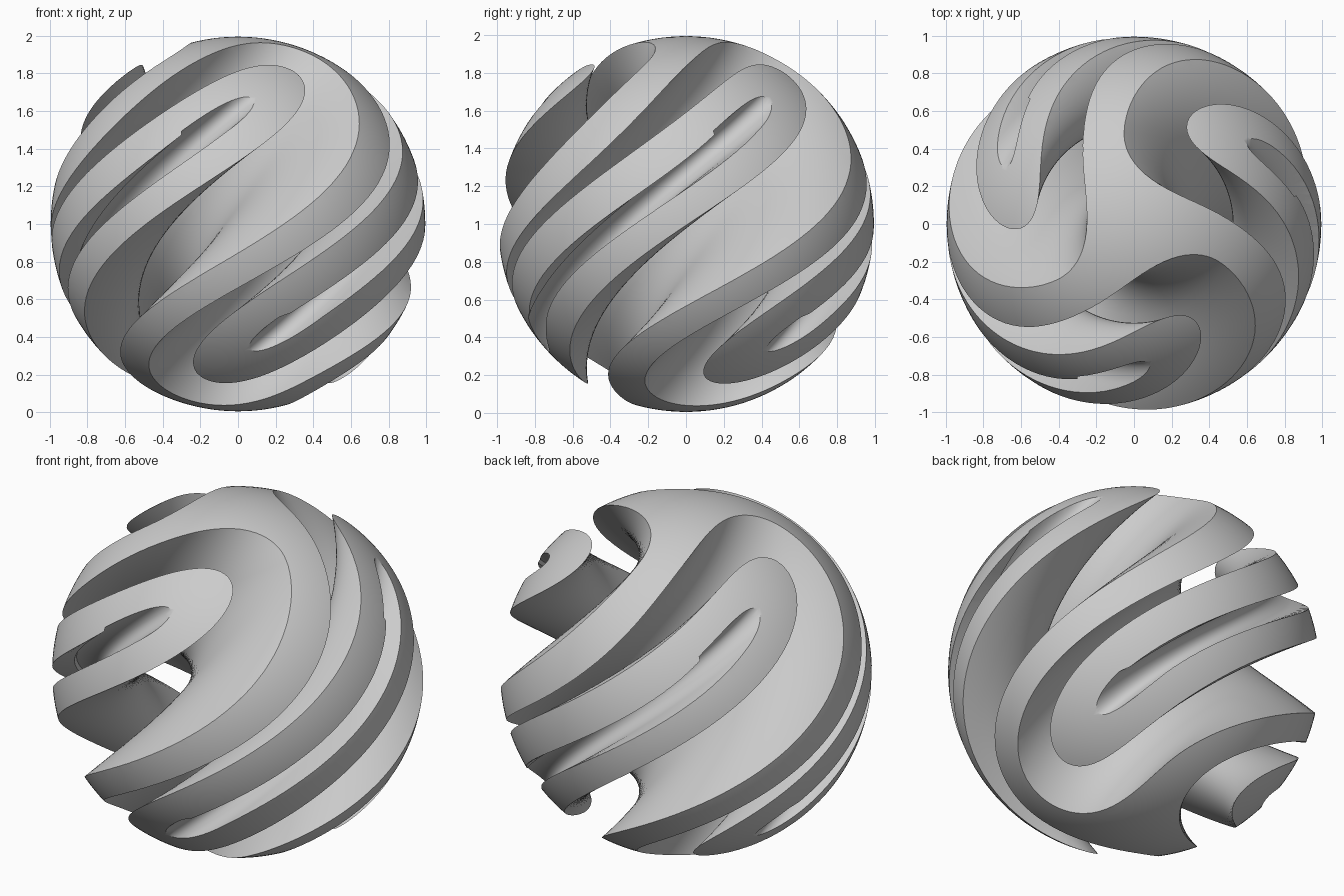
import bpy, bmesh
from math import sin, cos, radians, hypot

if "Cube" in bpy.data.objects:
    bpy.data.objects.remove(bpy.data.objects["Cube"])

TWIST = 86.0        # degrees of twist per unit of height
SPOKE_MID = -84.5   # direction of one hub spoke at mid height
LAYERS = 60


def arc(cx, r, a0, a1, n):
    return [(cx + r * cos(radians(a0 + (a1 - a0) * i / n)),
             r * sin(radians(a0 + (a1 - a0) * i / n))) for i in range(n + 1)]


def turned(pts, deg):
    c, s = cos(radians(deg)), sin(radians(deg))
    return [(x * c - y * s, x * s + y * c) for x, y in pts]


def swept(pts, up, down):
    """Curl the outer part of a profile sideways, more towards the rim."""
    out = []
    for x, y in pts:
        k = max(0.0, (hypot(x, y) - 0.5) / 0.5) ** 2
        out += turned([(x, y)], k * (up if y > 0 else down))
    return out


def twisted_prism(name, outline):
    """Extrude a flat outline upward while twisting it about z."""
    bm = bmesh.new()
    rings = []
    for k in range(LAYERS + 1):
        z = -0.05 + 2.1 * k / LAYERS
        rings.append([bm.verts.new((x, y, z))
                      for x, y in turned(outline, TWIST * (z - 1))])
    n = len(outline)
    for lo, hi in zip(rings, rings[1:]):
        for i in range(n):
            j = (i + 1) % n
            bm.faces.new((lo[i], lo[j], hi[j], hi[i]))
    bm.faces.new(rings[0][::-1])
    bm.faces.new(rings[-1])
    bmesh.ops.triangulate(bm, faces=bm.faces[:])
    bmesh.ops.recalc_face_normals(bm, faces=bm.faces[:])
    me = bpy.data.meshes.new(name)
    bm.to_mesh(me)
    bm.free()
    ob = bpy.data.objects.new(name, me)
    bpy.context.collection.objects.link(ob)
    return ob


# sphere that trims every part
bpy.ops.mesh.primitive_uv_sphere_add(segments=144, ring_count=72, radius=0.995,
                                     location=(0, 0, 1))
ball = bpy.context.object
ball.name = "trim_sphere"
ball.hide_render = True

# core with three curling spokes left between three large round hollows
hollow = swept(arc(1.0, 0.75, 262, 98, 48), 25, 12)
core = []
for i in range(3):
    core += turned(hollow, SPOKE_MID + 60 + 120 * i)
parts = [twisted_prism("twisted_core", core)]

# three strands lying in the hollows, each with a lipped slot on the outside
strand = ([(1.2, 0.425)] + arc(0.95, 0.425, 90, 270, 40)
          + [(1.2, -0.425), (1.2, -0.02), (0.98, -0.07), (0.87, -0.095), (0.855, -0.124)]
          + arc(0.855, 0.124, 262, 90, 20) + [(0.98, 0.15), (1.2, 0.22)])
for i in range(3):
    parts.append(twisted_prism(f"grooved_strand_{i + 1}",
                               turned(strand, SPOKE_MID + 60 + 120 * i)))

# trim to the sphere
for ob in parts:
    mod = ob.modifiers.new("trim", 'BOOLEAN')
    mod.operation = 'INTERSECT'
    mod.solver = 'EXACT'
    mod.object = ball
    bpy.ops.object.select_all(action='DESELECT')
    ob.select_set(True)
    bpy.context.view_layer.objects.active = ob
    bpy.ops.object.modifier_apply(modifier=mod.name)
    bpy.ops.object.shade_smooth_by_angle(angle=radians(30))
bpy.data.objects.remove(ball, do_unlink=True)
